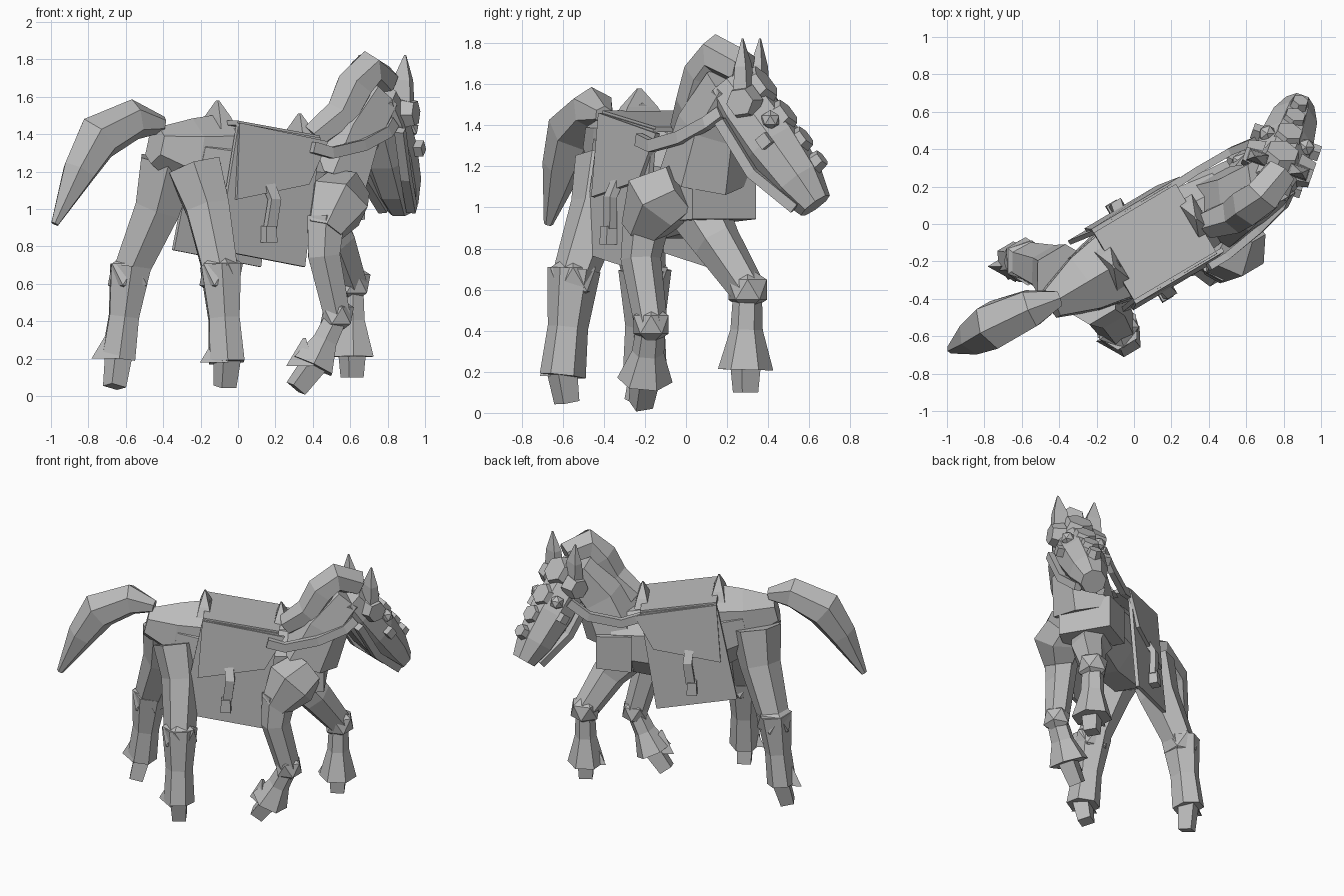
import bpy, bmesh, math
from mathutils import Vector

cube = bpy.data.objects.get("Cube")
if cube:
    bpy.data.objects.remove(cube, do_unlink=True)

grey = bpy.data.materials.new("plain_grey")
grey.use_nodes = True
grey.diffuse_color = (0.5, 0.5, 0.5, 1)
grey.node_tree.nodes["Principled BSDF"].inputs["Base Color"].default_value = grey.diffuse_color

# Body frame: along the spine, and across to the animal's left
UP = Vector((0, 0, 1))
FORWARD = Vector((0.86, 0.51, 0))
ACROSS = UP.cross(FORWARD)
MIDLINE = ACROSS * -0.14

# Head frame: from poll to nose, across to its left, and out of the face
POLL = Vector((0.73, 0.2, 1.6))
NOSE = Vector((0.88, 0.63, 1.01))
HEAD_ACROSS = UP.cross(NOSE - POLL).normalized()
FACE = (NOSE - POLL).cross(HEAD_ACROSS).normalized()


def body_point(along, across, height):
    return MIDLINE + FORWARD * along + ACROSS * across + UP * height


def head_point(along, across=0, out=0):
    return POLL.lerp(NOSE, along) + HEAD_ACROSS * across + FACE * out


def finish(name, bm):
    """Turn a bmesh into a grey, flat-shaded object."""
    bmesh.ops.recalc_face_normals(bm, faces=bm.faces)
    mesh = bpy.data.meshes.new(name)
    bm.to_mesh(mesh)
    bm.free()
    mesh.materials.append(grey)
    part = bpy.data.objects.new(name, mesh)
    bpy.context.collection.objects.link(part)
    return part


def loft(name, path, start, end, swell=0, depth=1, sides=6, side=ACROSS):
    """Skin rings along a path; the half width runs from start to end and swells midway."""
    bm = bmesh.new()
    points = [Vector(p) for p in path]
    last = len(points) - 1
    rings = []
    for i, point in enumerate(points):
        tangent = (points[min(i + 1, last)] - points[max(i - 1, 0)]).normalized()
        wide = (side - tangent * side.dot(tangent)).normalized()
        deep = tangent.cross(wide) * depth
        part = i / last
        radius = start + (end - start) * part + swell * math.sin(math.pi * part)
        radius /= math.cos(math.pi / sides)
        angles = [math.tau * (k + 0.5) / sides for k in range(sides)]
        rings.append([bm.verts.new(point + (wide * math.cos(a) + deep * math.sin(a)) * radius)
                      for a in angles])
    for lower, upper in zip(rings, rings[1:]):
        for k in range(sides):
            bm.faces.new((lower[k - 1], lower[k], upper[k], upper[k - 1]))
    bm.faces.new(rings[0])
    bm.faces.new(rings[-1])
    return finish(name, bm)


def plate(name, corners, thickness=0.025):
    bm = bmesh.new()
    bm.faces.new([bm.verts.new(corner) for corner in corners])
    part = finish(name, bm)
    solid = part.modifiers.new("thickness", "SOLIDIFY")
    solid.thickness = thickness
    solid.offset = 0


def ball(name, centre, radius):
    bm = bmesh.new()
    bmesh.ops.create_icosphere(bm, subdivisions=1, radius=radius)
    bmesh.ops.translate(bm, vec=centre, verts=bm.verts)
    finish(name, bm)


# Torso, rump, chest block and tail
loft("torso", [body_point(-0.4, 0, 1.25), body_point(-0.2, 0, 1.2),
               body_point(0.2, 0, 1.1), body_point(0.5, 0, 1.1)],
     0.16, 0.16, swell=0.05, depth=1.25, sides=8)
loft("rump", [body_point(-0.6, 0, 1.34), body_point(-0.4, 0, 1.29), body_point(-0.2, 0, 1.27)],
     0.08, 0.19, swell=0.02, depth=1.1)
loft("chest_guard", [body_point(0.36, 0, 1.06), body_point(0.6, 0, 1.06)],
     0.2, 0.18, depth=0.65, sides=4)
loft("tail", [(-0.4, -0.4, 1.45), (-0.55, -0.45, 1.48), (-0.75, -0.54, 1.38),
              (-0.85, -0.6, 1.2), (-0.98, -0.67, 0.92)],
     0.04, 0.02, swell=0.09, depth=0.95)

# Neck and mane
loft("neck", [(0.5, 0.09, 1.15), (0.6, 0.14, 1.4), (0.73, 0.24, 1.6)], 0.19, 0.13)
loft("mane", [(0.4, 0, 1.38), (0.55, 0.05, 1.5), (0.62, 0.1, 1.65), (0.69, 0.15, 1.74),
              (0.78, 0.28, 1.68)], 0.07, 0.08, swell=0.025, depth=0.95)

# Saddle cloth, cantle and pommel
BACK, FRONT, HALF = -0.21, 0.3, 0.21
plate("saddle_cloth", [body_point(along, across, height)
                       for along, across, height in ((BACK, -HALF, 1.46), (FRONT, -HALF, 1.38),
                                                     (FRONT, HALF, 1.38), (BACK, HALF, 1.46))])
for name, along, height in (("cantle", BACK, 1.43), ("pommel", FRONT, 1.36)):
    base = body_point(along, 0, height)
    loft(name, [base, base + UP * 0.06, base + UP * 0.15], 0.12, 0.01,
         swell=0.02, depth=0.4, sides=4)

# Skirts, flaps and stirrups on both flanks
for word, flank in (("right", -HALF), ("left", HALF)):
    low = flank * 1.1
    plate(word + "_skirt", [body_point(BACK, flank, 1.46), body_point(FRONT, flank, 1.38),
                            body_point(0.19, low, 0.69), body_point(-0.35, low, 0.78)])
    plate(word + "_flap", [body_point(BACK, flank * 1.05, 1.46),
                           body_point(0.34, flank * 1.05, 1.36),
                           body_point(0.21, low * 1.05, 1.13),
                           body_point(-0.24, low * 1.05, 1.05)])
    loft(word + "_stirrup_strap", [body_point(-0.03, low, 1.13), body_point(-0.02, low * 1.2, 1.05),
                                   body_point(-0.04, low * 1.15, 0.9)],
         0.02, 0.02, depth=1.5, sides=4)
    tread = body_point(-0.05, low * 1.15, 0.82)
    loft(word + "_stirrup", [tread, tread + UP * 0.09], 0.035, 0.03, sides=4)

# Reins
rein = dict(start=0.02, end=0.02, depth=1.5, sides=4)
loft("right_rein", [(0.4, -0.23, 1.33), (0.5, -0.17, 1.3), (0.67, -0.03, 1.34),
                    (0.8, 0.1, 1.41), (0.83, 0.17, 1.46)], **rein)
loft("left_rein", [(0.18, 0.18, 1.36), (0.33, 0.28, 1.3), (0.52, 0.39, 1.34),
                   (0.64, 0.44, 1.43)], **rein)

# Head and the row of armour plates down the face
loft("head", [head_point(along) for along in (0, 0.2, 0.5, 0.8, 1)],
     0.11, 0.08, swell=0.05, sides=8, side=HEAD_ACROSS)
for i, along in enumerate((0.15, 0.4, 0.6, 0.78)):
    size = 0.11 - along * 0.08
    loft("face_plate_" + "abcd"[i], [head_point(along, 0, 0.1), head_point(along, 0, 0.17)],
         size, size * 0.8, side=HEAD_ACROSS)

# Ears, cheek plates, eye guards and bridle on both sides of the head
for word, s in (("right", -1), ("left", 1)):
    ear = head_point(0.1, s * 0.11, 0.1)
    tip = ear + UP * 0.22 + HEAD_ACROSS * s * 0.02
    loft(word + "_ear", [ear - UP * 0.05, ear.lerp(tip, 0.4), tip], 0.06, 0.005,
         swell=0.015, depth=0.6, sides=4, side=HEAD_ACROSS)
    loft(word + "_cheek_plate", [head_point(0.2, s * 0.1, 0.05), head_point(0.2, s * 0.19, 0.05)],
         0.08, 0.06, side=FACE)
    loft(word + "_bridle_stud", [head_point(0.5, s * 0.1, 0.03), head_point(0.5, s * 0.19, 0.03)],
         0.03, 0.03, sides=4, side=FACE)
    ball(word + "_eye_guard", head_point(0.4, s * 0.11, 0.1), 0.05)
    loft(word + "_cheek_strap", [head_point(0.2, s * 0.14, -0.1), head_point(0.6, s * 0.12, -0.13),
                                 head_point(0.95, s * 0.08, -0.07)],
         0.025, 0.025, sides=4, side=HEAD_ACROSS)


def leg(word, joints, thigh, knee_size, guard_top, guard_foot):
    """Upper leg, knee, flared lower guard with a back spur, and square hoof."""
    points = [Vector(joint) for joint in joints]
    knee, fetlock, toe = points[-3:]
    loft(word + "_upper_leg", points[:-2], thigh, knee_size * 0.7)
    ball(word + "_knee", knee, knee_size)
    loft(word + "_lower_leg", [knee.lerp(fetlock, -0.1), knee.lerp(fetlock, 0.5), fetlock],
         guard_top, guard_foot, swell=-0.02, depth=0.9)
    loft(word + "_hoof", [fetlock.lerp(toe, -0.3), toe], 0.055, 0.045, sides=4)
    heel = fetlock - FORWARD * 0.05
    loft(word + "_spur", [heel, heel + UP * 0.15], 0.05, 0.005, sides=3)


leg("left_hind", [(-0.37, -0.28, 1.25), (-0.43, -0.25, 1), (-0.58, -0.2, 0.65),
                  (-0.64, -0.2, 0.2), (-0.66, -0.24, 0.05)], 0.15, 0.13, 0.115, 0.095)
leg("right_hind", [(-0.23, -0.38, 1.22), (-0.16, -0.43, 1), (-0.09, -0.55, 0.65),
                   (-0.06, -0.6, 0.18), (-0.07, -0.58, 0.05)], 0.14, 0.13, 0.115, 0.1)
leg("right_front", [(0.47, -0.19, 0.95), (0.46, -0.22, 0.75),
                    (0.53, -0.17, 0.43), (0.4, -0.2, 0.16), (0.31, -0.22, 0.04)],
    0.1, 0.1, 0.06, 0.12)
leg("left_front", [(0.4, 0.05, 1), (0.52, 0.15, 0.83), (0.61, 0.3, 0.6),
                   (0.61, 0.29, 0.21), (0.61, 0.29, 0.1)], 0.13, 0.11, 0.06, 0.12)

# Broad armoured shoulder above the right foreleg
loft("right_shoulder", [(0.57, -0.02, 1.1), (0.53, -0.14, 1.03), (0.46, -0.22, 0.88)],
     0.12, 0.09, swell=0.05)
